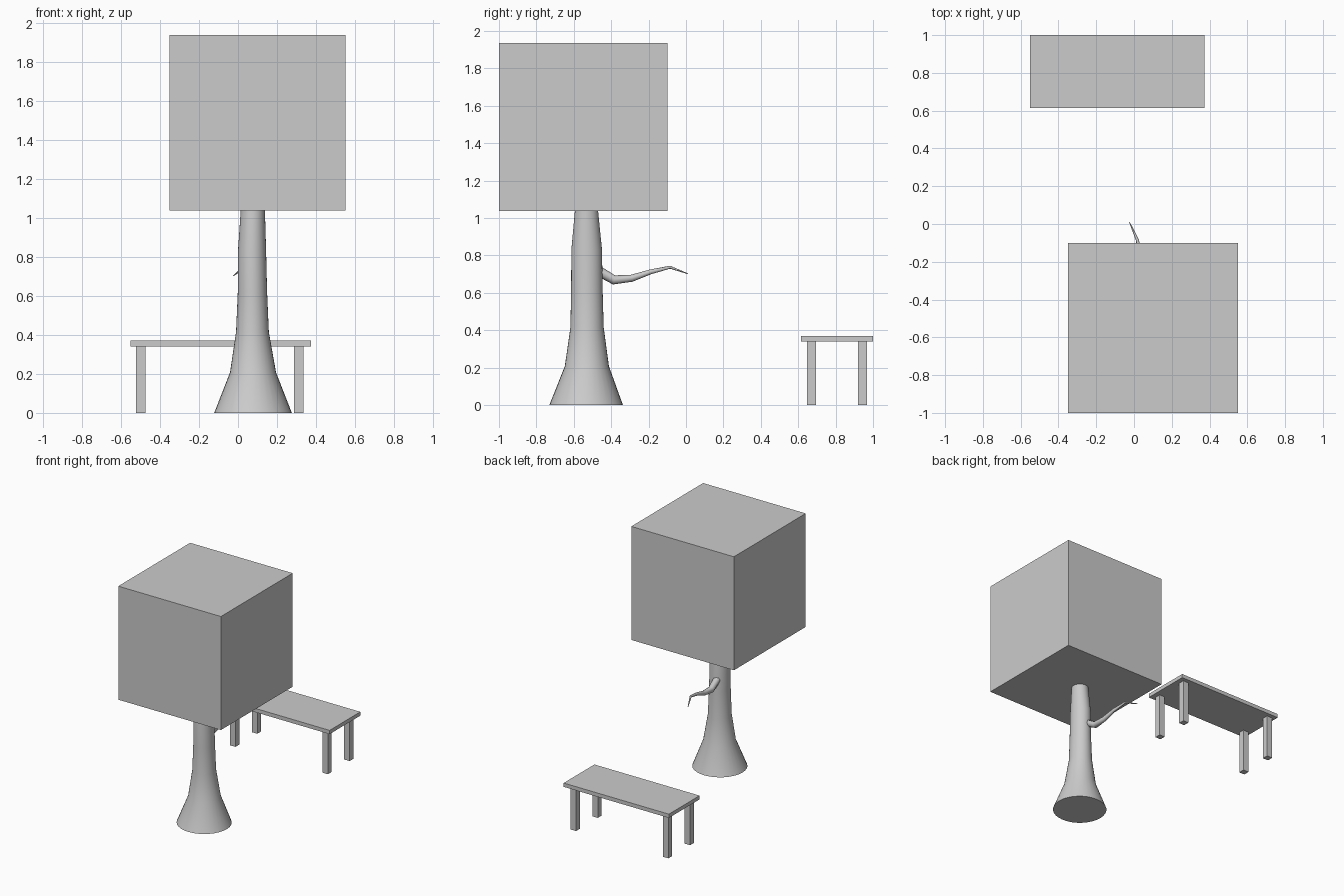
import bpy, math

if "Cube" in bpy.data.objects:
    bpy.data.objects.remove(bpy.data.objects["Cube"])


def box(name, lo, hi):
    """Axis-aligned box between two corners."""
    mid = [(a + b) / 2 for a, b in zip(lo, hi)]
    bpy.ops.mesh.primitive_cube_add(size=1, location=mid)
    ob = bpy.context.object
    ob.name = name
    ob.scale = [b - a for a, b in zip(lo, hi)]
    bpy.ops.object.transform_apply(location=False, rotation=False, scale=True)
    return ob


def smooth(ob, angle=40):
    bpy.ops.object.select_all(action='DESELECT')
    ob.select_set(True)
    bpy.context.view_layer.objects.active = ob
    bpy.ops.object.shade_smooth_by_angle(angle=math.radians(angle))


# Foliage block
box("foliage", (-0.35, -1.0, 1.037), (0.55, -0.1, 1.937))

# Flared trunk: rings of (z, centre x, centre y, radius x, radius y)
rings = [(0.0, 0.077, -0.534, 0.199, 0.197),
         (0.207, 0.077, -0.530, 0.118, 0.118),
         (0.415, 0.074, -0.529, 0.084, 0.089),
         (0.622, 0.074, -0.530, 0.075, 0.084),
         (0.83, 0.072, -0.531, 0.072, 0.082),
         (1.037, 0.076, -0.532, 0.062, 0.062)]
SIDES = 32
verts = []
for z, cx, cy, rx, ry in rings:
    for i in range(SIDES):
        a = math.tau * i / SIDES
        verts.append((cx + rx * math.cos(a), cy + ry * math.sin(a), z))
faces = [tuple(reversed(range(SIDES))),
         tuple(range(len(verts) - SIDES, len(verts)))]
for r in range(len(rings) - 1):
    for i in range(SIDES):
        j = (i + 1) % SIDES
        b = r * SIDES
        faces.append((b + i, b + j, b + SIDES + j, b + SIDES + i))
mesh = bpy.data.meshes.new("trunk")
mesh.from_pydata(verts, [], faces)
trunk = bpy.data.objects.new("trunk", mesh)
bpy.context.collection.objects.link(trunk)
smooth(trunk)

# Crooked branch: tapered tube along (x, y, z, radius)
path = [(0.055, -0.49, 0.730, 0.028),
        (0.05, -0.385, 0.669, 0.025),
        (0.045, -0.29, 0.678, 0.019),
        (0.036, -0.19, 0.712, 0.013),
        (0.018, -0.085, 0.737, 0.008),
        (-0.024, 0.01, 0.702, 0.002)]
curve = bpy.data.curves.new("branch", 'CURVE')
curve.dimensions = '3D'
curve.bevel_depth = 1.0
curve.bevel_resolution = 2
curve.use_fill_caps = True
spline = curve.splines.new('POLY')
spline.points.add(len(path) - 1)
for p, (x, y, z, r) in zip(spline.points, path):
    p.co = (x, y, z, 1)
    p.radius = r
branch = bpy.data.objects.new("branch", curve)
bpy.context.collection.objects.link(branch)
bpy.ops.object.select_all(action='DESELECT')
branch.select_set(True)
bpy.context.view_layer.objects.active = branch
bpy.ops.object.convert(target='MESH')
smooth(bpy.context.object, 60)

# Bench seat and four legs
box("bench_seat", (-0.55, 0.615, 0.34), (0.373, 1.0, 0.37))
for side, x in (("left", -0.523), ("right", 0.287)):
    for end, y in (("front", 0.647), ("back", 0.92)):
        box(f"bench_leg_{end}_{side}", (x, y, 0), (x + 0.048, y + 0.048, 0.34))
